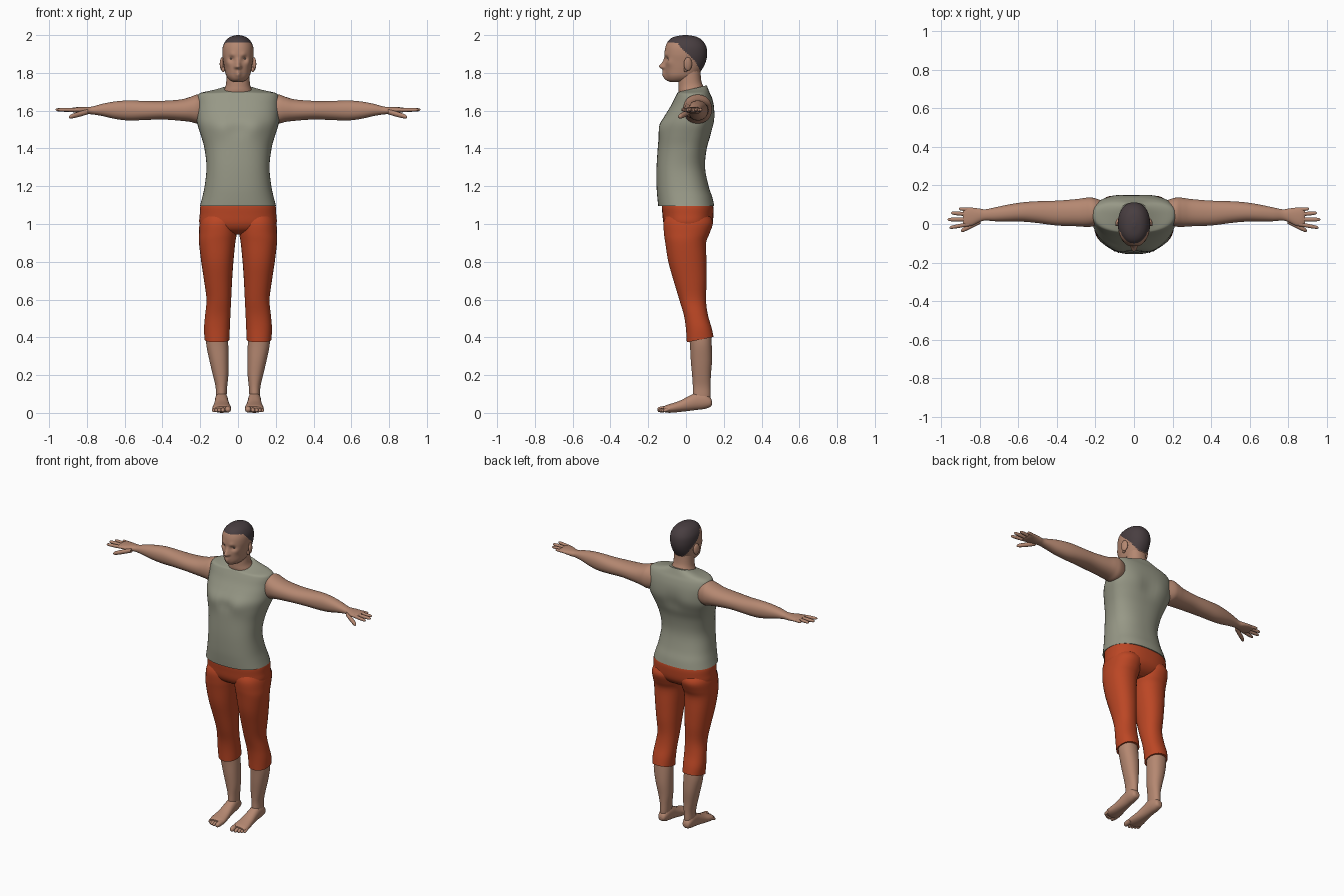
import bpy, bmesh, math
from mathutils import Vector, Matrix


def material(name, rgb):
    m = bpy.data.materials.new(name)
    m.diffuse_color = (*rgb, 1)
    return m


SKIN = material("skin", (0.46, 0.245, 0.165))
HAIR = material("dark_hair", (0.065, 0.048, 0.052))
SHIRT = material("grey_green_cloth", (0.31, 0.315, 0.24))
PANTS = material("rust_red_cloth", (0.50, 0.062, 0.018))
EYE = material("eye_grey", (0.22, 0.18, 0.16))


def finish(bm, name, mats, mirror):
    bmesh.ops.recalc_face_normals(bm, faces=bm.faces)
    me = bpy.data.meshes.new(name)
    bm.to_mesh(me)
    bm.free()
    for m in mats:
        me.materials.append(m)
    ob = bpy.data.objects.new(name, me)
    bpy.context.collection.objects.link(ob)
    if mirror:
        mod = ob.modifiers.new("mirror", 'MIRROR')
        mod.use_mirror_merge = False
    return ob


def smooth_rings(rings, steps):
    """Catmull-Rom through section tuples."""
    out, last = [], len(rings) - 1
    for i in range(last):
        a, b, c, d = (rings[max(0, min(last, i + k))] for k in (-1, 0, 1, 2))
        for s in range(steps):
            t = s / steps
            out.append([0.5 * (2*q + (r-p)*t + (2*p-5*q+4*r-w)*t*t + (3*q-p-3*r+w)*t**3)
                        for p, q, r, w in zip(a, b, c, d)])
    return out + [list(rings[-1])]


def loft(name, rings, mats, axis='z', n=32, steps=4, power=2.2, mirror=False,
         bumps=(), rule=None):
    """Section: (position, u0, u1, v0, v1, tilt, v of the widest line)."""
    full = []
    for r in rings:
        r = tuple(r) + (0,) * (6 - len(r))
        full.append(r if len(r) == 7 else r + ((r[3] + r[4]) / 2,))
    bm, loops = bmesh.new(), []
    for p, u0, u1, v0, v1, tilt, vc in smooth_rings(full, steps):
        loop, uc = [], (u0 + u1) / 2
        for k in range(n):
            a = 2 * math.pi * (k + 0.5) / n
            c, s = (math.copysign(abs(f) ** (2 / power), f) for f in (math.cos(a), math.sin(a)))
            u = uc + c * (u1 - uc)
            v = vc + s * ((v1 - vc) if s > 0 else (vc - v0))
            co = {'z': (u, v, p + tilt * s), 'x': (p, u, v), 'y': (u, p, v)}[axis]
            loop.append(bm.verts.new(co))
        loops.append(loop)
    for A, B in zip(loops, loops[1:]):
        for k in range(n):
            j = (k + 1) % n
            bm.faces.new((A[k], A[j], B[j], B[k])).smooth = True
    bm.faces.new(loops[0])
    bm.faces.new(loops[-1])
    # soft local sculpting, the same on both sides of x = 0
    for vert in bm.verts:
        base, move = vert.co.copy(), Vector()
        for centre, radius, push in bumps:
            for sx in ((1, -1) if centre[0] else (1,)):
                d = (base - Vector((centre[0] * sx, *centre[1:]))).length / radius
                move += Vector((push[0] * sx, push[1], push[2])) * math.exp(-d * d)
        vert.co += move
    if rule:
        for f in bm.faces:
            f.material_index = rule(f.calc_center_median())
    return finish(bm, name, mats, mirror)


def digit(name, a, b, r, axis):
    """Tapered finger or toe from point a to point b."""
    rings = []
    for t, k in ((0, .95), (.4, 1), (.75, .92), (.93, .68), (1, .15)):
        q = [a[i] + (b[i] - a[i]) * t for i in range(3)]
        p, u, v = (q[0], q[1], q[2]) if axis == 'x' else (q[1], q[0], q[2])
        rings.append((p, u - r*k, u + r*k, v - r*k, v + r*k))
    loft(name, rings, [SKIN], axis, n=12, steps=3, power=2, mirror=True)


def ellipsoid(name, centre, radii, mat, turn=0):
    bm = bmesh.new()
    M = Matrix.Translation(centre) @ Matrix.Rotation(turn, 4, 'Z') @ Matrix.Diagonal((*radii, 1))
    bmesh.ops.create_uvsphere(bm, u_segments=16, v_segments=12, radius=1, matrix=M)
    for f in bm.faces:
        f.smooth = True
    return finish(bm, name, [mat], True)


def sym(rows):
    return [(r[0], -r[1], *r[1:]) for r in rows]


# Sleeveless shirt
loft("shirt", sym([
    (1.095, .202, -.147, .150), (1.14, .190, -.152, .140), (1.20, .177, -.156, .120),
    (1.30, .167, -.156, .101), (1.40, .178, -.150, .110, 0, 0), (1.47, .197, -.143, .132, 0, .02),
    (1.53, .216, -.134, .147, 0, .045), (1.58, .221, -.108, .150, 0, .055),
    (1.63, .221, -.078, .147, 0, .06), (1.67, .217, -.058, .137, 0, .055),
    (1.693, .200, -.048, .125, .003, .05), (1.706, .135, -.045, .117, .010, .045),
    (1.716, .080, -.042, .110, .018, .035)]), [SHIRT], n=48, power=2.4,
    bumps=[((.085, -.125, 1.51), .055, (0, -.012, 0)), ((0, -.14, 1.50), .035, (0, .008, 0)),
           ((0, .14, 1.52), .05, (0, -.010, 0)), ((.10, .13, 1.56), .06, (0, .005, 0))])

# Trousers: hips and mirrored legs
loft("trouser_hips", sym([
    (1.13, .170, -.115, .115), (1.10, .198, -.128, .143), (1.05, .203, -.125, .146),
    (1.00, .203, -.118, .138), (.965, .165, -.095, .110), (.945, .08, -.05, .07)]),
    [PANTS], n=40, power=2.4)
loft("trouser_leg", [
    (1.06, -.01, .185, -.100, .115), (1.01, .000, .203, -.119, .143), (.95, .006, .207, -.117, .125),
    (.90, .014, .207, -.110, .107), (.80, .024, .195, -.094, .109), (.70, .031, .180, -.066, .110),
    (.60, .036, .167, -.036, .106), (.52, .040, .174, -.012, .116), (.45, .043, .180, -.001, .136),
    (.388, .046, .177, .004, .146, .014)], [PANTS], mirror=True)

# Lower legs, feet and toes
loft("shin", [
    (.45, .06, .165, .01, .13), (.37, .052, .169, .020, .136), (.28, .050, .152, .025, .138),
    (.20, .051, .133, .032, .132), (.14, .057, .119, .036, .130), (.09, .060, .117, .036, .130),
    (.05, .064, .114, .040, .125)], [SKIN], mirror=True)
loft("foot", [
    (.138, .078, .100, .045, .060), (.130, .066, .114, .032, .080), (.10, .057, .121, .021, .105),
    (.06, .053, .122, .016, .110), (.02, .050, .124, .011, .092), (-.03, .043, .129, .005, .066),
    (-.07, .037, .135, .001, .052), (-.10, .036, .134, .001, .043), (-.118, .042, .124, .006, .034)],
    [SKIN], 'y', n=24, mirror=True)
for i, (x, tip, r) in enumerate([(.052, -.152, .017), (.078, -.149, .0115), (.097, -.142, .011),
                                 (.113, -.132, .0105), (.127, -.120, .010)]):
    digit(f"toe_{i+1}", (x, -.085, .022), (x + .002, tip, r), r, 'y')

# Arms, fingers and thumbs
loft("arm_and_palm", [
    (.15, .01, .115, 1.55, 1.66), (.21, -.012, .136, 1.532, 1.685), (.25, -.015, .136, 1.54, 1.674),
    (.30, -.012, .129, 1.546, 1.660), (.40, -.008, .121, 1.553, 1.652), (.50, .005, .118, 1.550, 1.652),
    (.58, .012, .112, 1.548, 1.654), (.65, .012, .101, 1.556, 1.649), (.72, .014, .086, 1.572, 1.636),
    (.77, .018, .076, 1.580, 1.622), (.80, .010, .080, 1.582, 1.620), (.84, -.009, .085, 1.588, 1.619),
    (.87, -.012, .084, 1.591, 1.617), (.885, -.004, .078, 1.596, 1.612)], [SKIN], 'x', mirror=True)
for name, y0, y1, x1, r in [("little", .074, .079, .906, .0095), ("ring", .050, .057, .948, .0105),
                            ("middle", .024, .023, .966, .011), ("index", -.001, -.019, .956, .0105)]:
    digit(name + "_finger", (.855, y0, 1.604), (x1, y1, 1.605), r, 'x')
digit("thumb", (.795, .015, 1.594), (.896, -.036, 1.566), .0145, 'x')

# Neck
loft("neck", sym([
    (1.65, .095, -.025, .110), (1.70, .078, -.039, .106), (1.73, .066, -.040, .091),
    (1.76, .062, -.040, .081), (1.82, .060, -.040, .076)]), [SKIN])


def hairline(c):
    """Hair lies above a line that runs from the forehead down to the nape."""
    pts = [(-.20, 1.966), (-.045, 1.958), (-.02, 1.925), (.02, 1.89), (.05, 1.86),
           (.075, 1.81), (.20, 1.795)]
    for (y0, z0), (y1, z1) in zip(pts, pts[1:]):
        if y0 <= c.y < y1:
            return int(c.z > z0 + (z1 - z0) * (c.y - y0) / (y1 - y0))
    return 0


# Head with sculpted face and cropped hair
loft("head", sym([
    (1.752, .022, -.082, -.025), (1.762, .044, -.097, .025), (1.785, .062, -.107, .060),
    (1.82, .071, -.111, .086), (1.86, .078, -.112, .105), (1.90, .083, -.114, .112),
    (1.94, .080, -.108, .107), (1.972, .064, -.092, .086), (1.991, .040, -.062, .056),
    (2.0, .008, -.015, .010)]), [SKIN, HAIR], n=96, steps=10, rule=hairline,
    bumps=[((0, -.112, 1.833), .014, (0, -.028, 0)), ((0, -.112, 1.850), .013, (0, -.014, 0)),
           ((0, -.112, 1.868), .012, (0, -.006, 0)), ((.012, -.112, 1.831), .008, (0, -.009, 0)),
           ((.034, -.104, 1.875), .016, (0, .011, 0)), ((.030, -.108, 1.895), .016, (0, -.005, 0)),
           ((.052, -.085, 1.855), .022, (.003, -.005, 0)), ((0, -.108, 1.805), .016, (0, -.012, 0)),
           ((0, -.108, 1.789), .014, (0, -.010, 0)), ((0, -.115, 1.797), .006, (0, .004, 0)),
           ((0, -.102, 1.770), .020, (0, -.011, 0))])
ellipsoid("ear", (.084, .010, 1.847), (.011, .023, .036), SKIN, math.radians(20))
ellipsoid("ear_lobe", (.078, -.002, 1.818), (.009, .010, .014), SKIN)
ellipsoid("eye", (.034, -.088, 1.876), (.012, .010, .006), EYE)
